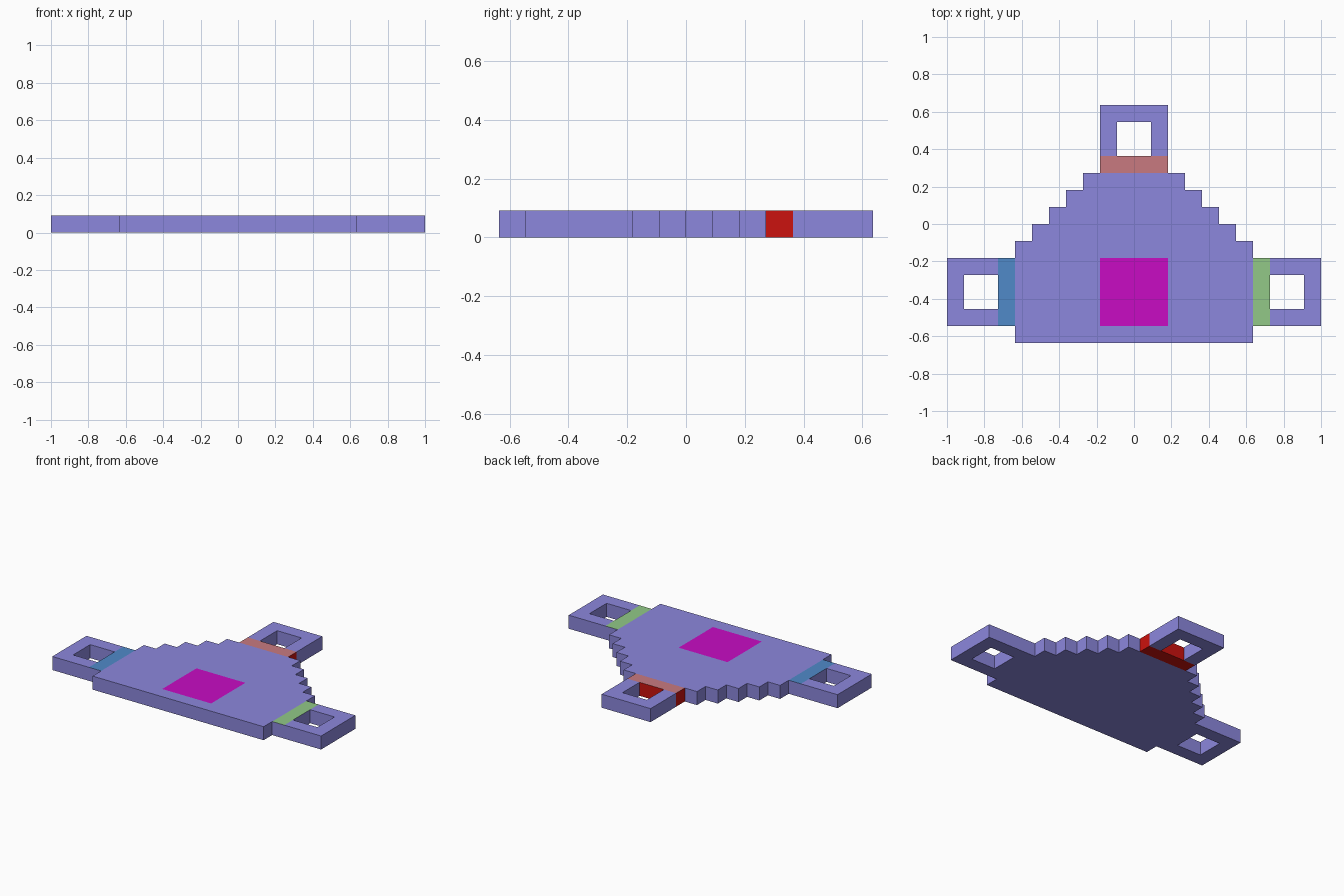
import bpy, bmesh

if "Cube" in bpy.data.objects:
    bpy.data.objects.remove(bpy.data.objects["Cube"])

U = 2 / 22          # one square block; the model is 22 blocks wide


def material(name, rgb):
    m = bpy.data.materials.new(name)
    linear = [((c / 255 + 0.055) / 1.055) ** 2.4 if c > 10 else c / 255 / 12.92 for c in rgb]
    m.diffuse_color = (*linear, 1)
    m.use_nodes = True
    m.node_tree.nodes["Principled BSDF"].inputs["Base Color"].default_value = m.diffuse_color
    return m


VIOLET = material("violet", (140, 135, 221))
MAGENTA = material("magenta", (200, 12, 196))
BLUE = material("blue", (80, 138, 201))
GREEN = material("green", (146, 201, 135))
PINK = material("pink", (201, 122, 128))
RED = material("red", (203, 18, 14))


def block(x0, x1, y0, y1):
    return {(x, y) for x in range(x0, x1) for y in range(y0, y1)}


def slab(name, cells, base, top=None, top_cells=()):
    """One-block-thick slab of square cells; top_cells get their own top colour."""
    bm = bmesh.new()
    for x, y in sorted(cells):
        bm.faces.new([bm.verts.new(((x + i) * U, (y + j) * U, 0))
                      for i, j in ((0, 0), (1, 0), (1, 1), (0, 1))])
    bmesh.ops.remove_doubles(bm, verts=bm.verts, dist=0.001)
    ext = bmesh.ops.extrude_face_region(bm, geom=bm.faces[:], use_keep_orig=True)
    verts = [g for g in ext["geom"] if isinstance(g, bmesh.types.BMVert)]
    bmesh.ops.translate(bm, verts=verts, vec=(0, 0, U))
    bmesh.ops.recalc_face_normals(bm, faces=bm.faces)
    for f in bm.faces:
        c = f.calc_center_median()
        if c.z > 0.99 * U and (int(c.x // U), int(c.y // U)) in top_cells:
            f.material_index = 1
    mesh = bpy.data.meshes.new(name)
    bm.to_mesh(mesh)
    bm.free()
    mesh.materials.append(base)
    if top:
        mesh.materials.append(top)
    obj = bpy.data.objects.new(name, mesh)
    bpy.context.collection.objects.link(obj)
    return obj


# Stepped body with a square panel on top
body = block(-7, 7, -7, -1)
for i, half in enumerate((6, 5, 4, 3)):
    body |= block(-half, half, i - 1, i)
slab("stepped_body", body, VIOLET, MAGENTA, block(-2, 2, -6, -2))

# Side loops, each with a coloured strip at its root
right = block(7, 11, -6, -2) - block(8, 10, -5, -3)
left = {(-1 - x, y) for x, y in right}
slab("right_loop", right, VIOLET, GREEN, block(7, 8, -6, -2))
slab("left_loop", left, VIOLET, BLUE, block(-8, -7, -6, -2))

# Rear loop and its fully coloured root strip
strip = block(-2, 2, 3, 4)
slab("rear_strip", strip, RED, PINK, strip)
slab("rear_loop", block(-2, 2, 4, 7) - block(-1, 1, 4, 6), VIOLET)
